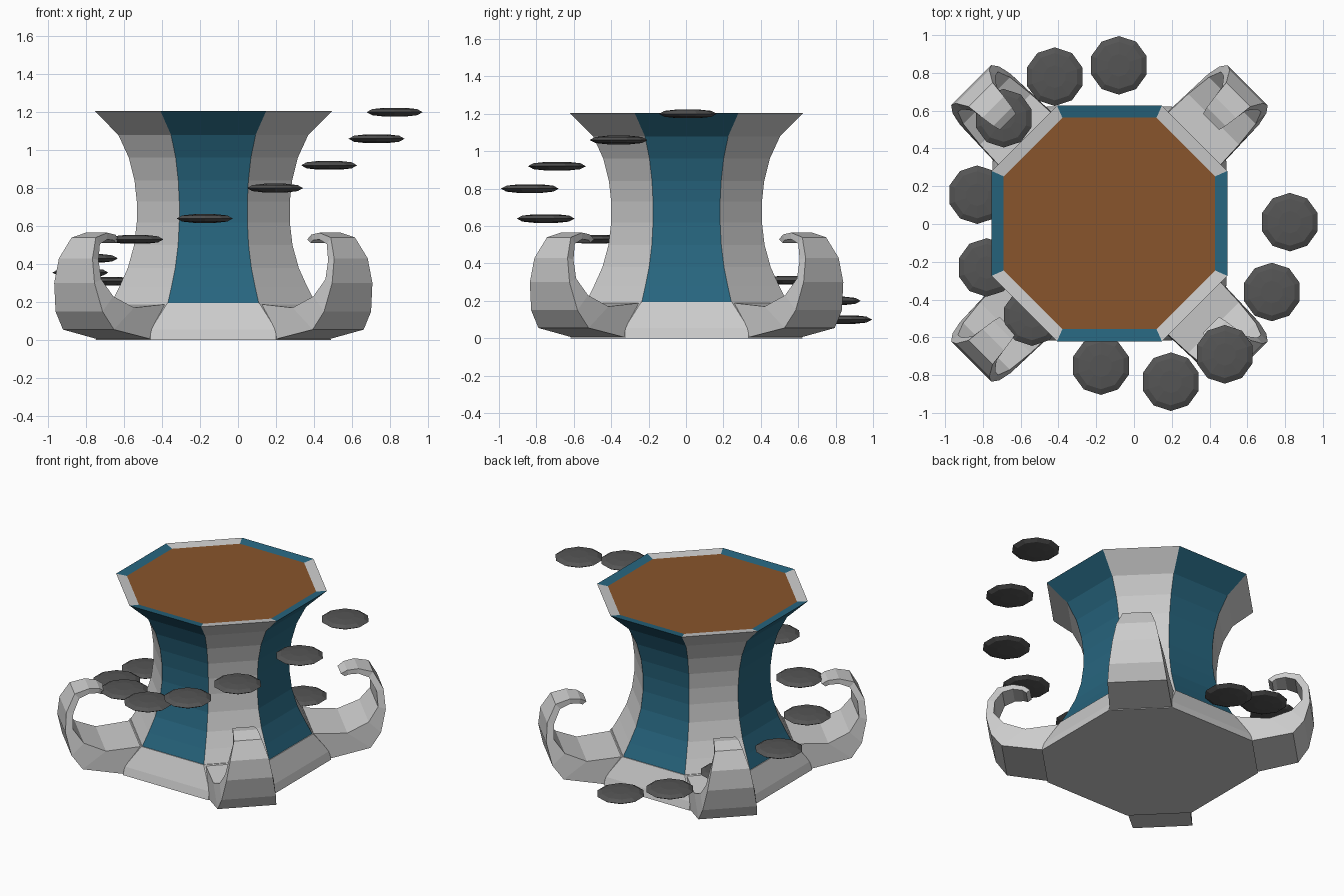
import bpy, bmesh, math

if "Cube" in bpy.data.objects:
    bpy.data.objects.remove(bpy.data.objects["Cube"])

CX = -0.13  # centre of the pedestal


def material(name, rgb):
    m = bpy.data.materials.new(name)
    m.diffuse_color = (*rgb, 1)
    m.use_nodes = True
    m.node_tree.nodes["Principled BSDF"].inputs["Base Color"].default_value = m.diffuse_color
    return m


BLUE = material("blue", (0.02, 0.13, 0.21))
BROWN = material("brown", (0.25, 0.09, 0.025))
STONE = material("stone", (0.8, 0.8, 0.8))
DARK = material("dark_grey", (0.09, 0.09, 0.09))


def loft(name, rings, mats, pick=lambda ring, side: 0, caps=(True, True), loc=(0, 0, 0)):
    """Join equal-length rings of points into a closed flat-shaded mesh."""
    bm = bmesh.new()
    vs = [[bm.verts.new(p) for p in r] for r in rings]
    n = len(vs[0])
    for i in range(len(vs) - 1):
        for j in range(n):
            k = (j + 1) % n
            f = bm.faces.new((vs[i][j], vs[i][k], vs[i + 1][k], vs[i + 1][j]))
            f.material_index = pick(i, j)
    if caps[0]:
        bm.faces.new(vs[0][::-1])
    if caps[1]:
        bm.faces.new(vs[-1]).material_index = len(mats) - 1
    bmesh.ops.recalc_face_normals(bm, faces=bm.faces)
    me = bpy.data.meshes.new(name)
    bm.to_mesh(me)
    bm.free()
    for m in mats:
        me.materials.append(m)
    ob = bpy.data.objects.new(name, me)
    ob.location = loc
    bpy.context.collection.objects.link(ob)
    return ob


def octagon(a, z, h=None):
    h = 0.445 * a if h is None else h
    return [(a, -h, z), (a, h, z), (h, a, z), (-h, a, z),
            (-a, h, z), (-a, -h, z), (-h, -a, z), (h, -a, z)]


# Waisted column with blue and stone panels, thin rim and brown top
column = [(0.54, 0.19), (0.495, 0.28), (0.45, 0.38), (0.417, 0.5), (0.403, 0.62),
          (0.403, 0.73), (0.415, 0.84), (0.445, 0.96), (0.5, 1.08), (0.624, 1.205),
          (0.56, 1.195)]
loft("column", [octagon(a, z) for a, z in column], [STONE, BLUE, BROWN],
     lambda i, j: 1 if j % 2 == 0 else 0, loc=(CX, 0.003, 0))

# Flared base
loft("base", [octagon(0.62, 0, 0.33), octagon(0.605, 0.055, 0.33), octagon(0.543, 0.195)],
     [STONE], loc=(CX, 0.003, 0))

# Curled feet: outer radius, outer z, inner radius, inner z, half width
curl = [(0.64, 0.0, 0.54, 0.19, 0.2), (0.93, 0.055, 0.78, 0.17, 0.19),
        (1.0, 0.15, 0.92, 0.23, 0.175), (1.035, 0.3, 0.985, 0.32, 0.15),
        (1.025, 0.43, 0.98, 0.42, 0.125), (0.965, 0.54, 0.935, 0.505, 0.09),
        (0.87, 0.565, 0.87, 0.53, 0.08), (0.8, 0.555, 0.81, 0.525, 0.07),
        (0.76, 0.53, 0.785, 0.51, 0.06)]
for q in range(4):
    foot = loft(f"curled_foot_{q + 1}",
                [[(ro, -w, zo), (ro, w, zo), (ri, w, zi), (ri, -w, zi)]
                 for ro, zo, ri, zi, w in curl], [STONE], loc=(CX, 0.003, 0))
    foot.rotation_euler.z = math.radians(45 + 90 * q)

# Floating steps winding up around the column
disc = [(0.06, -0.023), (0.125, -0.016), (0.155, 0), (0.125, 0.016), (0.06, 0.023)]
rings = [[(r * math.cos(math.tau * (k + 0.5) / 10), r * math.sin(math.tau * (k + 0.5) / 10), z)
          for k in range(10)] for r, z in disc]
steps = [(-0.08, 0.84, 0.1), (-0.42, 0.78, 0.2), (-0.69, 0.56, 0.31), (-0.83, 0.155, 0.355),
         (-0.78, -0.23, 0.43), (-0.54, -0.49, 0.53), (-0.175, -0.75, 0.64), (0.195, -0.835, 0.8),
         (0.48, -0.69, 0.92), (0.73, -0.36, 1.06), (0.825, 0.01, 1.2)]
for i, p in enumerate(steps):
    loft(f"floating_step_{i + 1}", rings, [DARK], loc=p)
